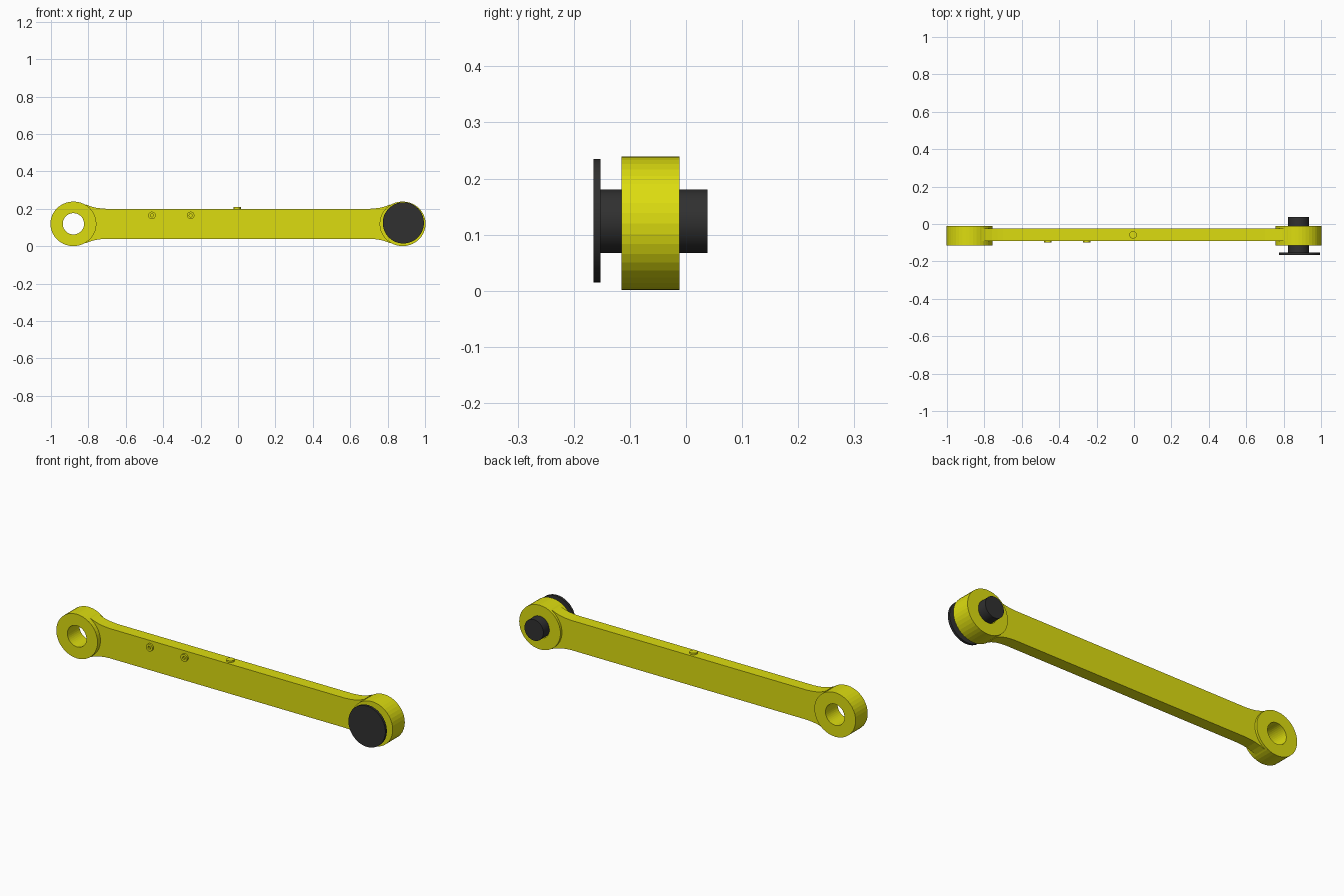
import bpy, bmesh, math
from mathutils import Matrix, Vector

cube = bpy.data.objects.get("Cube")
if cube:
    bpy.data.objects.remove(cube, do_unlink=True)


def material(name, color):
    m = bpy.data.materials.new(name)
    m.use_nodes = True
    m.diffuse_color = color
    m.node_tree.nodes["Principled BSDF"].inputs["Base Color"].default_value = color
    return m


YELLOW = material("yellow paint", (0.72, 0.72, 0.005, 1))
BLACK = material("black steel", (0.03, 0.03, 0.03, 1))
MID_Z = 0.12
END_X = 0.88


def finish(name, bm, mat, smooth=False):
    bmesh.ops.recalc_face_normals(bm, faces=bm.faces)
    mesh = bpy.data.meshes.new(name)
    bm.to_mesh(mesh)
    bm.free()
    mesh.materials.append(mat)
    obj = bpy.data.objects.new(name, mesh)
    bpy.context.collection.objects.link(obj)
    if smooth:
        bpy.ops.object.select_all(action='DESELECT')
        obj.select_set(True)
        bpy.context.view_layer.objects.active = obj
        bpy.ops.object.shade_smooth_by_angle(angle=math.radians(30))
    return obj


def ring(name, x, z, rx, rz, hole, y0, y1, mat, sides=40):
    """Collar along y with a round bore."""
    bm = bmesh.new()
    loops = []
    for a, b, y in ((rx, rz, y0), (rx, rz, y1), (hole, hole, y1), (hole, hole, y0)):
        angles = [math.tau * i / sides for i in range(sides)]
        loops.append([bm.verts.new((x + a * math.cos(t), y, z + b * math.sin(t)))
                      for t in angles])
    for k in range(4):
        p, q = loops[k], loops[(k + 1) % 4]
        for i in range(sides):
            j = (i + 1) % sides
            bm.faces.new((p[i], p[j], q[j], q[i]))
    return finish(name, bm, mat)


def cylinder(name, start, end, r, mat, sides=48):
    """Solid round bar between two points."""
    start, end = Vector(start), Vector(end)
    axis = end - start
    bm = bmesh.new()
    turn = Vector((0, 0, 1)).rotation_difference(axis).to_matrix().to_4x4()
    bmesh.ops.create_cone(bm, cap_ends=True, segments=sides, radius1=r, radius2=r,
                          depth=axis.length,
                          matrix=Matrix.Translation((start + end) / 2) @ turn)
    return finish(name, bm, mat, smooth=True)


# Flat bar whose ends flare into the bosses
flare = [(0.70, 0.08), (0.73, 0.082), (0.76, 0.086), (0.79, 0.094), (0.815, 0.104)]
top = [(-x, h) for x, h in reversed(flare)] + flare
outline = [(x, MID_Z + h) for x, h in top] + [(x, MID_Z - h) for x, h in reversed(top)]
bm = bmesh.new()
face = bm.faces.new([bm.verts.new((x, -0.09, z)) for x, z in outline])
extruded = bmesh.ops.extrude_face_region(bm, geom=[face])["geom"]
bmesh.ops.translate(bm, vec=(0, 0.065, 0),
                    verts=[v for v in extruded if isinstance(v, bmesh.types.BMVert)])
finish("link_bar", bm, YELLOW)

# Bored bosses at both ends
for side, x in (("right", -END_X), ("left", END_X)):
    ring(side + "_boss", x, MID_Z, 0.12 if x == 0 else 0.123, 0.119, 0.057,
         -0.115, -0.012, YELLOW)

# Pin with its round head in the left boss
cylinder("pin_shaft", (END_X, -0.155, 0.124), (END_X, 0.038, 0.124), 0.0565, BLACK)
cylinder("pin_head", (END_X + 0.004, -0.165, 0.125), (END_X + 0.004, -0.152, 0.125),
         0.11, BLACK, 64)

# Small hollow studs on the front and a plain button on top
for name, x in (("outer_stud", -0.46), ("inner_stud", -0.253)):
    ring(name, x, 0.165, 0.02, 0.02, 0.008, -0.10, -0.089, YELLOW, 24)
cylinder("top_button", (-0.005, -0.058, 0.199), (-0.005, -0.058, 0.209), 0.02, YELLOW, 24)
